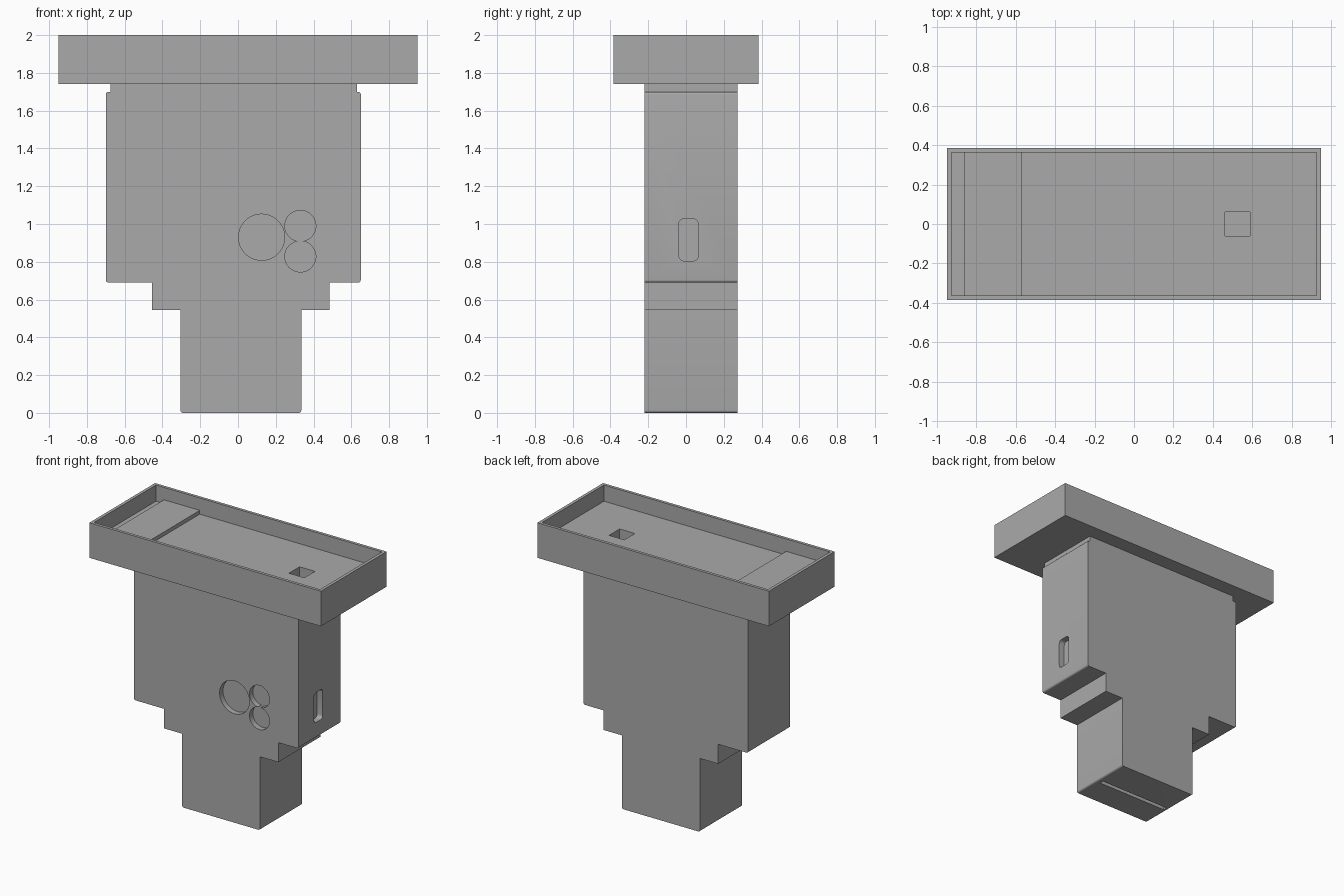
import bpy
import bmesh
import math
from mathutils import Vector

cube = bpy.data.objects.get("Cube")
if cube:
    bpy.data.objects.remove(cube, do_unlink=True)

grey = bpy.data.materials.new("plain grey")
grey.use_nodes = True
colour = (0.40, 0.40, 0.40, 1)
grey.diffuse_color = colour
grey.node_tree.nodes["Principled BSDF"].inputs["Base Color"].default_value = colour


def prism(name, outline, axis, low, high):
    """Extrude a 2D outline along an axis (x: outline is y,z; y: outline is x,z; z: outline is x,y)."""
    place = {"x": lambda a, b: (low, a, b),
             "y": lambda a, b: (a, low, b),
             "z": lambda a, b: (a, b, low)}[axis]
    push = Vector([(high - low) * (axis == letter) for letter in "xyz"])
    bm = bmesh.new()
    face = bm.faces.new([bm.verts.new(place(a, b)) for a, b in outline])
    result = bmesh.ops.extrude_face_region(bm, geom=[face])
    moved = [v for v in result["geom"] if isinstance(v, bmesh.types.BMVert)]
    bmesh.ops.translate(bm, verts=moved, vec=push)
    bmesh.ops.recalc_face_normals(bm, faces=bm.faces)
    mesh = bpy.data.meshes.new(name)
    bm.to_mesh(mesh)
    bm.free()
    mesh.materials.append(grey)
    obj = bpy.data.objects.new(name, mesh)
    bpy.context.collection.objects.link(obj)
    return obj


def rect(a0, a1, b0, b1):
    return [(a0, b0), (a1, b0), (a1, b1), (a0, b1)]


def circle(a, b, radius, sides=64):
    turns = [math.tau * i / sides for i in range(sides)]
    return [(a + radius * math.cos(t), b + radius * math.sin(t)) for t in turns]


def rounded(points, steps=5):
    """Round each corner (a, b, radius) of an outline; radius 0 stays sharp."""
    outline = []
    for i, (a, b, radius) in enumerate(points):
        corner = Vector((a, b))
        if not radius:
            outline.append(corner)
            continue
        before = Vector(points[i - 1][:2]) - corner
        after = Vector(points[(i + 1) % len(points)][:2]) - corner
        u, v = before.normalized() * radius, after.normalized() * radius
        for k in range(steps + 1):
            t = k / steps * math.pi / 2
            outline.append(corner + u * (1 - math.sin(t)) + v * (1 - math.cos(t)))
    return outline


def carve(obj, cutters):
    """Subtract the cutters for good and remove them."""
    for cutter in cutters:
        cutter.hide_render = True
        mod = obj.modifiers.new("cut", "BOOLEAN")
        mod.operation, mod.solver, mod.object = "DIFFERENCE", "EXACT", cutter
    graph = bpy.context.evaluated_depsgraph_get()
    mesh = bpy.data.meshes.new_from_object(obj.evaluated_get(graph))
    obj.modifiers.clear()
    obj.data = mesh
    for cutter in cutters:
        bpy.data.objects.remove(cutter, do_unlink=True)


# Stepped body, with softened corners on the wide block and the foot
R = 0.014
body = prism("stepped_body", rounded([
    (-0.305, 0, R), (0.335, 0, R), (0.335, 0.545, 0),
    (0.485, 0.545, 0), (0.485, 0.69, 0),
    (0.65, 0.69, R), (0.65, 1.70, R), (0.63, 1.70, 0),
    (0.63, 1.74, 0), (-0.675, 1.74, 0),
    (-0.675, 1.70, 0), (-0.70, 1.70, R), (-0.70, 0.69, R),
    (-0.455, 0.69, 0), (-0.455, 0.545, 0), (-0.305, 0.545, 0),
]), "y", -0.22, 0.273)

# Round front recesses, side slot and the slit under the foot
slot = [(a, b, 0.025) for a, b in rect(-0.037, 0.064, 0.805, 1.027)]
recesses = [prism("recess_cutter", circle(*spec), "y", -0.3, -0.18)
            for spec in ((0.125, 0.93, 0.122), (0.33, 0.99, 0.082), (0.33, 0.828, 0.082))]
carve(body, recesses + [
    prism("slot_cutter", rounded(slot), "x", 0.605, 0.75),
    prism("slit_cutter", rect(-0.28, 0.30, -0.012, 0.018), "z", -0.1, 0.04),
])

# Open tray on top, with a square hole through its floor
tray = prism("top_tray", rect(-0.95, 0.95, -0.385, 0.385), "z", 1.74, 2.0)
carve(tray, [
    prism("tray_cutter", rect(-0.927, 0.927, -0.363, 0.363), "z", 1.88, 2.1),
    prism("hole_cutter", rect(0.462, 0.588, -0.062, 0.062), "z", 1.7, 1.95),
])

# Raised pad across the tray floor
pad = prism("tray_pad", rect(-0.862, -0.568, -0.363, 0.363), "z", 1.875, 1.908)

# Smooth the round walls while keeping edges crisp
bpy.ops.object.select_all(action="DESELECT")
for part in (body, tray, pad):
    part.select_set(True)
bpy.context.view_layer.objects.active = body
bpy.ops.object.shade_smooth_by_angle(angle=math.radians(30))
